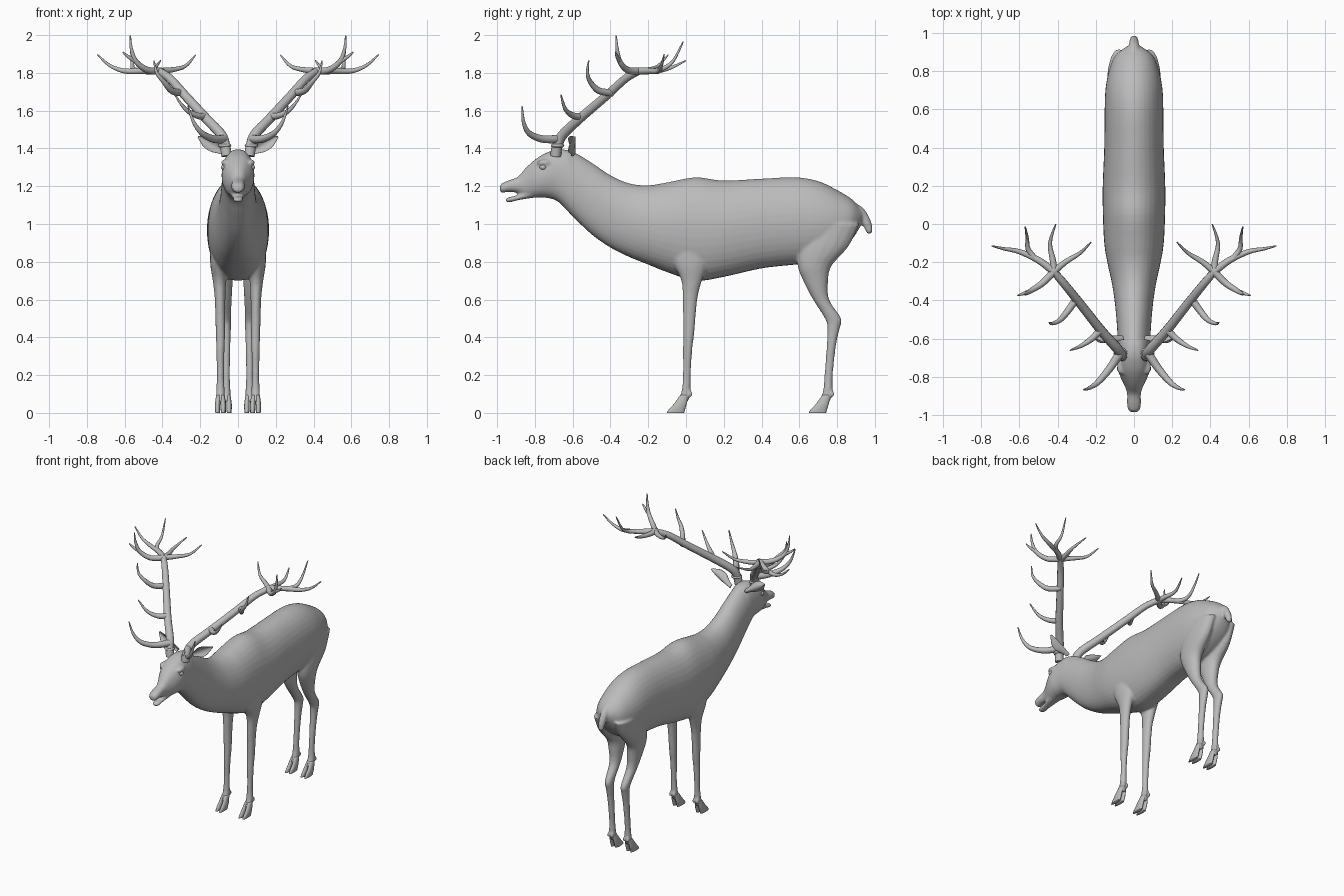
import bpy, bmesh, math
from mathutils import Vector

if "Cube" in bpy.data.objects:
    bpy.data.objects.remove(bpy.data.objects["Cube"])

GREY = (0.5, 0.5, 0.5, 1.0)
mat = bpy.data.materials.new("plain grey")
mat.use_nodes = True
mat.diffuse_color = GREY
shader = next(n for n in mat.node_tree.nodes if n.type == "BSDF_PRINCIPLED")
shader.inputs["Base Color"].default_value = GREY


def refine(rows, steps=4):
    """Pass a smooth spline through rows of numbers."""
    out = []
    for i in range(len(rows) - 1):
        a, b = rows[max(i - 1, 0)], rows[i]
        c, d = rows[i + 1], rows[min(i + 2, len(rows) - 1)]
        for s in range(steps):
            t = s / steps
            out.append([q + t / 2 * (r - p + t * (2 * p - 5 * q + 4 * r - s4 + t * (3 * (q - r) + s4 - p)))
                        for p, q, r, s4 in zip(a, b, c, d)])
    out.append(list(rows[-1]))
    return out


def loft(name, rings):
    """Skin a list of equal rings and close both ends."""
    bm = bmesh.new()
    loops = [[bm.verts.new(p) for p in ring] for ring in rings]
    n = len(loops[0])
    for a, b in zip(loops, loops[1:]):
        for i in range(n):
            j = (i + 1) % n
            bm.faces.new((a[i], a[j], b[j], b[i]))
    bm.faces.new(loops[0])
    bm.faces.new(loops[-1])
    bmesh.ops.recalc_face_normals(bm, faces=bm.faces)
    return finish(name, bm)


def finish(name, bm):
    me = bpy.data.meshes.new(name)
    bm.to_mesh(me)
    bm.free()
    ob = bpy.data.objects.new(name, me)
    bpy.context.collection.objects.link(ob)
    me.materials.append(mat)
    me.polygons.foreach_set("use_smooth", [True] * len(me.polygons))
    return ob


def ball(name, centre, size):
    bm = bmesh.new()
    bmesh.ops.create_uvsphere(bm, u_segments=16, v_segments=10, radius=1)
    for v in bm.verts:
        v.co = Vector(v.co[k] * size[k] + centre[k] for k in range(3))
    return finish(name, bm)


def power(value, exponent):
    return math.copysign(abs(value) ** exponent, value)


def trunk(name, rows, count=36):
    """Rows of y, underside, topline, half width."""
    rings = []
    for y, low, high, w in refine(rows):
        ring = []
        for i in range(count):
            a = math.tau * i / count
            bulge = 0.8 if math.cos(a) < 0 or y < -0.6 else 1.0
            z = (low + high) / 2 + (high - low) / 2 * math.cos(a)
            ring.append((w * power(math.sin(a), bulge), y, z))
        rings.append(ring)
    return loft(name, rings)


def limb(name, rows, side, count=16):
    """Rows of height, front y, back y, centre x, half width."""
    return loft(name, [[(side * (x + w * math.cos(math.tau * i / count)),
                         (f + b) / 2 + (b - f) / 2 * math.sin(math.tau * i / count), z)
                        for i in range(count)] for z, f, b, x, w in refine(rows)])


def tubes(name, paths):
    """Tapered round branches: each has a start radius, an end radius and points."""
    cu = bpy.data.curves.new(name, "CURVE")
    cu.dimensions, cu.bevel_depth, cu.bevel_resolution = "3D", 1.0, 3
    cu.resolution_u, cu.use_fill_caps = 6, True
    for r0, r1, pts in paths:
        pts = refine(pts)
        sp = cu.splines.new("POLY")
        sp.points.add(len(pts) - 1)
        for i, p in enumerate(pts):
            sp.points[i].co = (*p, 1)
            sp.points[i].radius = r0 + (r1 - r0) * (i / (len(pts) - 1)) ** 1.4
    ob = bpy.data.objects.new(name, cu)
    bpy.context.collection.objects.link(ob)
    select([ob])
    bpy.ops.object.convert(target="MESH")
    ob = bpy.context.object
    ob.data.materials.clear()
    ob.data.materials.append(mat)
    bpy.ops.object.shade_smooth_by_angle(angle=math.radians(60))
    return ob


def select(objs):
    bpy.ops.object.select_all(action="DESELECT")
    for o in objs:
        o.select_set(True)
    bpy.context.view_layer.objects.active = objs[0]


# Body, neck and head
parts = [trunk("body", [
    (-.985, 1.175, 1.2, .016), (-.975, 1.165, 1.215, .03), (-.94, 1.17, 1.23, .037), (-.89, 1.165, 1.25, .036),
    (-.85, 1.145, 1.295, .048), (-.8, 1.14, 1.34, .072), (-.75, 1.14, 1.372, .086), (-.68, 1.12, 1.395, .085),
    (-.6, 1.04, 1.383, .086), (-.5, .945, 1.325, .092), (-.4, .875, 1.258, .102), (-.3, .825, 1.215, .118),
    (-.2, .785, 1.205, .14), (-.1, .745, 1.22, .156), (.05, .7, 1.247, .163), (.2, .72, 1.23, .164),
    (.4, .765, 1.24, .156), (.58, .785, 1.247, .154), (.7, .8, 1.227, .15), (.8, .85, 1.18, .132),
    (.88, .92, 1.13, .1), (.93, 1.0, 1.075, .04)])]
# Lower jaw
parts.append(trunk("lower_jaw", [(-.955, 1.12, 1.132, .014), (-.935, 1.115, 1.143, .026),
                                 (-.88, 1.128, 1.155, .03), (-.8, 1.14, 1.2, .045)]))
# Tail
parts.append(tubes("tail", [(.03, .021, [(0, .87, 1.09), (0, .92, 1.065), (0, .955, 1.01), (0, .968, .972)])]))
parts.append(ball("tail_tip", (0, .97, .967), (.021, .018, .021)))

FRONT = [(.95, -.1, .13, .1, .045), (.8, -.07, .12, .1, .048), (.7, -.025, .085, .098, .036),
         (.6, -.018, .06, .095, .028), (.42, -.014, .044, .093, .025), (.34, -.016, .034, .093, .022),
         (.2, -.016, .025, .093, .019), (.11, -.025, .024, .093, .023), (.06, -.05, .012, .093, .023)]
REAR = [(1.0, .62, .92, .08, .058), (.88, .59, .86, .083, .06), (.78, .59, .772, .08, .054),
        (.7, .62, .753, .074, .046), (.6, .672, .758, .068, .035), (.5, .735, .822, .064, .027),
        (.45, .748, .815, .062, .025), (.36, .745, .795, .062, .022), (.2, .733, .777, .062, .019),
        (.11, .724, .776, .062, .023), (.06, .7, .762, .062, .023)]
for side, word in ((1, "left"), (-1, "right")):
    # Legs, brows and ankle spurs that blend into the skin
    parts.append(limb(word + "_front_leg", FRONT, side))
    parts.append(limb(word + "_rear_leg", REAR, side))
    parts.append(ball("brow", (side * .07, -.75, 1.325), (.02, .04, .016)))
    for x, y in ((.093, .022), (.062, .773)):
        for off in (-.014, .014):
            parts.append(ball("spur", (side * (x + off), y, .1), (.01, .014, .018)))
    # Split hooves
    for x, y, word2 in ((.093, 0, "front"), (.062, .752, "rear")):
        for off, toe in ((-.015, "inner"), (.015, "outer")):
            limb(f"{word}_{word2}_{toe}_hoof", [
                (.095, y - .03, y + .015, x + off * .7, .012), (.045, y - .066, y + .003, x + off, .014),
                (.015, y - .094, y - .006, x + off, .0135), (0, y - .102, y - .01, x + off, .012)], side)
    # Eyes
    ball(word + "_eye", (side * .074, -.757, 1.3), (.016, .018, .014))
    # Cupped ears
    root, tip = Vector((.06, -.605, 1.372)), Vector((.212, -.605, 1.462))
    along = (tip - root).normalized()
    across = Vector((-along.z, 0, along.x))
    rings = []
    for t, w in refine([(0, .014), (.2, .02), (.45, .034), (.7, .031), (.9, .014), (1, .003)]):
        ring = []
        for i in range(20):
            a = math.tau * i / 20
            u = math.cos(a)
            p = root.lerp(tip, t) + across * w * u
            p.y += .008 * math.sin(a) - .9 * w * u * u + .012
            ring.append((side * p.x, p.y, p.z))
        rings.append(ring)
    loft(word + "_ear", rings)

# Blend the body parts into one continuous skin
select(parts)
bpy.ops.object.join()
body = bpy.context.object
remesh = body.modifiers.new("blend", "REMESH")
remesh.mode, remesh.voxel_size, remesh.use_smooth_shade = "VOXEL", .0075, True
soften = body.modifiers.new("soften", "SMOOTH")
soften.factor, soften.iterations = .5, 6

# Antlers: main beam, then the tines from brow to crown
CROWN = (.42, -.25, 1.81)
antlers = tubes("antlers", [
    (.029, .02, [(.06, -.69, 1.36), (.07, -.68, 1.42), (.09, -.65, 1.475), (.17, -.56, 1.56),
                 (.28, -.42, 1.68), (.36, -.32, 1.77), CROWN]),
    (.023, .003, [(.075, -.68, 1.45), (.13, -.76, 1.45), (.19, -.83, 1.48), (.235, -.86, 1.54), (.265, -.868, 1.625)]),
    (.02, .003, [(.17, -.55, 1.57), (.22, -.6, 1.575), (.28, -.64, 1.61), (.335, -.662, 1.685)]),
    (.02, .003, [(.3, -.39, 1.695), (.35, -.46, 1.705), (.39, -.505, 1.75), (.43, -.522, 1.8), (.445, -.515, 1.865)]),
    (.02, .003, [CROWN, (.48, -.31, 1.815), (.54, -.35, 1.86), (.565, -.365, 1.93), (.57, -.37, 1.997)]),
    (.012, .003, [(.54, -.35, 1.86), (.58, -.365, 1.885), (.61, -.374, 1.91)]),
    (.02, .003, [CROWN, (.5, -.19, 1.81), (.6, -.145, 1.81), (.68, -.13, 1.84), (.745, -.115, 1.898)]),
    (.016, .003, [(.52, -.18, 1.81), (.555, -.13, 1.82), (.56, -.07, 1.86), (.57, -.015, 1.965)]),
    (.02, .003, [CROWN, (.425, -.19, 1.81), (.44, -.1, 1.82), (.41, 0, 1.865)]),
    (.018, .003, [CROWN, (.36, -.2, 1.815), (.28, -.15, 1.835), (.225, -.095, 1.895)])])
# Burr around the antler base
burr = ball("burr", (.071, -.68, 1.415), (.036, .036, .014))
select([antlers, burr])
bpy.ops.object.join()
antlers.modifiers.new("both_sides", "MIRROR").use_mirror_merge = False
